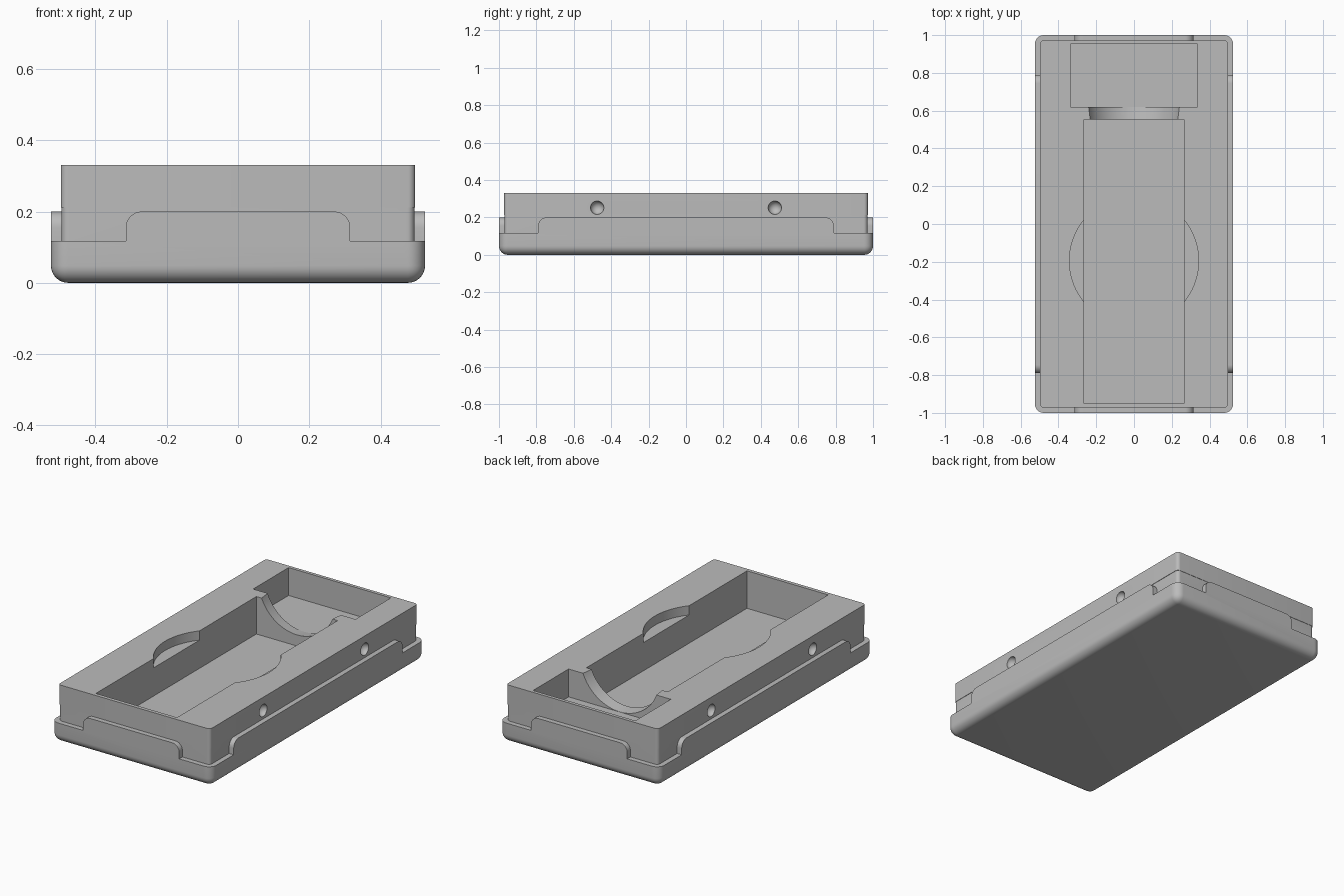
import bpy, bmesh, math
from mathutils import Matrix, Vector

if "Cube" in bpy.data.objects:
    bpy.data.objects.remove(bpy.data.objects["Cube"])

grey = bpy.data.materials.new("plain grey")
grey.diffuse_color = (0.5, 0.5, 0.5, 1)
grey.use_nodes = True
grey.node_tree.nodes["Principled BSDF"].inputs["Base Color"].default_value = grey.diffuse_color


def make_object(name, bm):
    bmesh.ops.recalc_face_normals(bm, faces=bm.faces[:])
    mesh = bpy.data.meshes.new(name)
    bm.to_mesh(mesh)
    bm.free()
    mesh.materials.append(grey)
    obj = bpy.data.objects.new(name, mesh)
    bpy.context.collection.objects.link(obj)
    return obj


def box(name, x, y, z, radius=0, round_bottom=False):
    """Box from (min, max) ranges with rounded upright and bottom edges."""
    bm = bmesh.new()
    bmesh.ops.create_cube(bm, size=1)
    for v in bm.verts:
        v.co = Vector([r[0] if c < 0 else r[1] for c, r in zip(v.co, (x, y, z))])
    if radius:
        edges = []
        for e in bm.edges:
            a, b = (v.co for v in e.verts)
            upright = abs(a.z - b.z) > 1e-5
            bottom = max(a.z, b.z) < z[0] + 1e-5
            if upright or (round_bottom and bottom):
                edges.append(e)
        bmesh.ops.bevel(bm, geom=edges, offset=radius, segments=8,
                        profile=0.5, affect='EDGES')
    return make_object(name, bm)


def cone(name, r1, r2, depth, matrix):
    bm = bmesh.new()
    bmesh.ops.create_cone(bm, cap_ends=True, segments=96, radius1=r1,
                          radius2=r2, depth=depth, matrix=matrix)
    return make_object(name, bm)


def corner_cutter(name, half, wall, along_x, sa, sb):
    """Clears the rim beside a raised tab whose top corner is rounded."""
    r, low, top = 0.045, 0.117, 0.2
    prof = [(half, low)]
    for i in range(9):
        a = i / 8 * math.pi / 2
        prof.append((half - r + r * math.cos(a), top - r + r * math.sin(a)))
    prof += [(half - r, 0.26), (1.2, 0.26), (1.2, low)]
    bm = bmesh.new()
    loop = []
    for t, z in prof:
        p = (sa * t, sb * wall, z) if along_x else (sb * wall, sa * t, z)
        loop.append(bm.verts.new(p))
    face = bm.faces.new(loop)
    out = bmesh.ops.extrude_face_region(bm, geom=[face])
    step = Vector((0, sb * 0.2, 0)) if along_x else Vector((sb * 0.2, 0, 0))
    for v in out["geom"]:
        if isinstance(v, bmesh.types.BMVert):
            v.co += step
    return make_object(name, bm)


def combine(target, tool, operation):
    mod = target.modifiers.new(operation.lower(), 'BOOLEAN')
    mod.operation, mod.solver, mod.object = operation, 'EXACT', tool
    bpy.ops.object.select_all(action='DESELECT')
    bpy.context.view_layer.objects.active = target
    target.select_set(True)
    bpy.ops.object.modifier_apply(modifier=mod.name)
    bpy.data.objects.remove(tool)


# Outer shell with rounded base
case = box("storage_case", (-0.525, 0.525), (-1, 1), (0, 0.2), 0.048, True)

# Lowered rim at the corners leaves a rounded tab on each side
for sa in (-1, 1):
    for sb in (-1, 1):
        combine(case, corner_cutter("rim_cut", 0.315, 0.94, True, sa, sb), 'DIFFERENCE')
        combine(case, corner_cutter("rim_cut", 0.79, 0.46, False, sa, sb), 'DIFFERENCE')

# Inner block: neck inside the rim, very slightly wider block above
combine(case, box("neck", (-0.495, 0.495), (-0.97, 0.97), (0.08, 0.25), 0.02), 'UNION')
combine(case, box("block", (-0.4975, 0.4975), (-0.972, 0.972), (0.212, 0.33), 0.02), 'UNION')

# Long deep main pocket and shallower, wider rear pocket
combine(case, box("main_pocket", (-0.266, 0.266), (-0.95, 0.552), (0.108, 0.5)), 'DIFFERENCE')
combine(case, box("rear_pocket", (-0.335, 0.335), (0.62, 0.952), (0.165, 0.5)), 'DIFFERENCE')

# Tapered round cradle through the dividing wall, flush with the rear floor
lie = Matrix.Translation((0, 0.586, 0.424)) @ Matrix.Rotation(-math.pi / 2, 4, 'X')
combine(case, cone("cradle", 0.25, 0.2582, 0.07, lie), 'DIFFERENCE')

# Shallow round finger recess across the main pocket
combine(case, cone("finger_recess", 0.342, 0.342, 0.2,
                   Matrix.Translation((0, -0.195, 0.375))), 'DIFFERENCE')

# Round dimples on the long sides
for sx in (-1, 1):
    for y in (-0.475, 0.475):
        bm = bmesh.new()
        bmesh.ops.create_uvsphere(bm, u_segments=32, v_segments=16, radius=0.036,
                                  matrix=Matrix.Translation((sx * 0.499, y, 0.252)))
        combine(case, make_object("dimple", bm), 'DIFFERENCE')

# Smooth curves, crisp edges
bpy.ops.object.select_all(action='DESELECT')
case.select_set(True)
bpy.context.view_layer.objects.active = case
bpy.ops.object.shade_smooth_by_angle(angle=math.radians(30))
